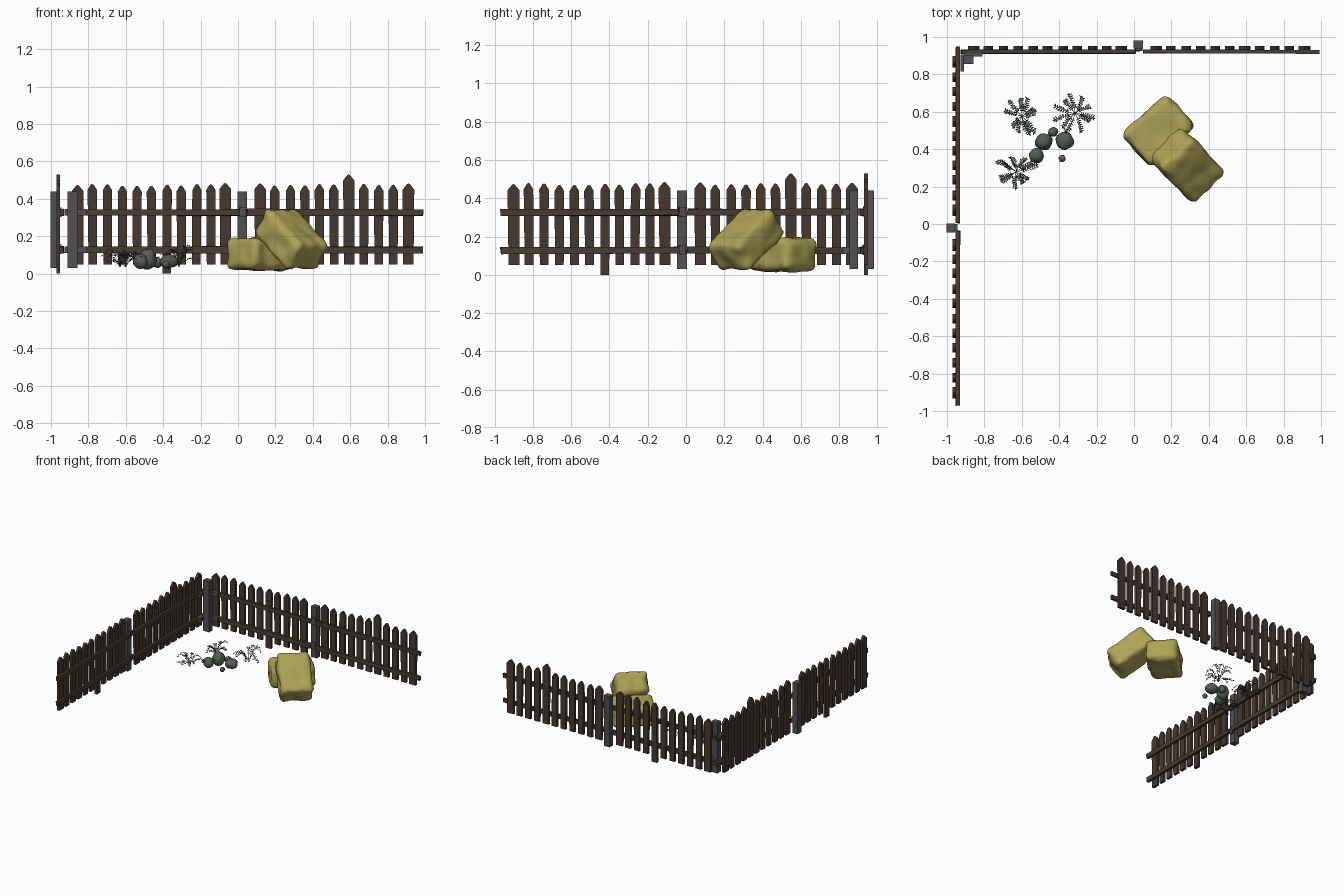
import bpy, bmesh, math, random
from mathutils import Vector, Matrix, noise

if "Cube" in bpy.data.objects:
    bpy.data.objects.remove(bpy.data.objects["Cube"])

random.seed(4)


def material(name, rgb):
    m = bpy.data.materials.new(name)
    m.diffuse_color = (*rgb, 1)
    m.use_nodes = True
    m.node_tree.nodes["Principled BSDF"].inputs["Base Color"].default_value = m.diffuse_color
    return m


BROWN = material("picket brown", (0.062, 0.040, 0.027))
OLIVE = material("rail olive brown", (0.062, 0.046, 0.027))
GREY = material("post grey", (0.085, 0.080, 0.083))
HAY = material("hay yellow", (0.42, 0.365, 0.095))
STONE = material("mossy stone", (0.085, 0.115, 0.085))
GREEN = material("dark leaf green", (0.030, 0.065, 0.030))
PALE = material("pale leaf green", (0.13, 0.17, 0.125))


def finish(bm, name, mats, smooth=False, matrix=None):
    if matrix:
        bm.transform(matrix)
    me = bpy.data.meshes.new(name)
    bm.to_mesh(me)
    bm.free()
    for m in mats:
        me.materials.append(m)
    if smooth:
        me.shade_smooth()
    ob = bpy.data.objects.new(name, me)
    bpy.context.collection.objects.link(ob)
    return ob


def box(bm, lo, hi, jitter=0.0):
    lo, hi = Vector(lo), Vector(hi)
    size = hi - lo
    M = Matrix.Translation((lo + hi) / 2) @ Matrix.Diagonal((*size, 1))
    for v in bmesh.ops.create_cube(bm, size=1, matrix=M)["verts"]:
        v.co += Vector((random.uniform(-jitter, jitter) for _ in range(3)))


def prism(bm, profile, y0, y1):
    # extrude an x-z outline along y
    front = [bm.verts.new((x, y0, z)) for x, z in profile]
    back = [bm.verts.new((x, y1, z)) for x, z in profile]
    n = len(profile)
    bm.faces.new(front)
    bm.faces.new(back[::-1])
    for i in range(n):
        j = (i + 1) % n
        bm.faces.new((front[j], front[i], back[i], back[j]))


RAIL_Z = [(0.11, 0.145), (0.31, 0.345)]


def fence(name, matrix):
    rnd = random.Random(7)
    # pickets: two panels of eleven, one tall and one slipped
    bm = bmesh.new()
    for start in (-0.855, 0.12):
        for i in range(11):
            x = start + 0.079 * i
            top, bottom = 0.475 + rnd.uniform(-0.006, 0.01), 0.05
            w = 0.031 if i in (0, 10) else 0.025
            if start > 0 and i == 6:
                top, w = 0.53, 0.03
            if start < 0 and i == 6:
                bottom = 0.0
            s = rnd.uniform(-0.004, 0.004)
            prism(bm, [(x - w * 0.92, bottom), (x + w * 0.92, bottom),
                       (x + s + w, top - 0.032), (x + s + 0.008, top - 0.004),
                       (x + s, top), (x + s - 0.008, top - 0.004),
                       (x + s - w, top - 0.032)],
                  0.931, 0.951)
    finish(bm, name + "_pickets", [BROWN], matrix=matrix)
    # rails: two per panel
    bm = bmesh.new()
    for x0, x1 in ((-0.925, 0.008), (0.05, 0.99)):
        for z0, z1 in RAIL_Z:
            box(bm, (x0, 0.911, z0), (x1, 0.931, z1), 0.003)
    finish(bm, name + "_rails", [OLIVE], matrix=matrix)
    # middle post with brackets
    bm = bmesh.new()
    box(bm, (-0.002, 0.938, 0.03), (0.048, 0.982, 0.44))
    for z0, z1 in RAIL_Z:
        box(bm, (0.008, 0.924, z0 - 0.005), (0.042, 0.94, z1 + 0.01), 0.003)
    finish(bm, name + "_post", [GREY], matrix=matrix)


fence("back_fence", Matrix.Identity(4))
fence("left_fence", Matrix.Translation((-0.02, -0.044, 0)) @ Matrix.Rotation(math.pi / 2, 4, 'Z'))

# corner post with straps to both fences
bm = bmesh.new()
box(bm, (-0.911, 0.855, 0.03), (-0.858, 0.9, 0.44))
for z0, z1 in RAIL_Z:
    box(bm, (-0.927, 0.815, z0), (-0.91, 0.905, z1))
    box(bm, (-0.91, 0.895, z0), (-0.81, 0.912, z1))
finish(bm, "corner_post", [GREY])


# hay bales: lumpy rounded boxes
def bale(name, half, matrix, seed, r=0.04):
    bm = bmesh.new()
    bmesh.ops.create_cube(bm, size=2)
    bmesh.ops.subdivide_edges(bm, edges=bm.edges[:], cuts=15, use_grid_fill=True)
    for v in bm.verts:
        p = Vector(v.co[k] * half[k] for k in range(3))
        q = Vector(max(-half[k] + r, min(half[k] - r, p[k])) for k in range(3))
        d = (p - q).normalized()
        lump = noise.noise(p * 13 + Vector((seed, 0, 0)))
        v.co = q + d * (r + 0.012 * lump)
    finish(bm, name, [HAY], True, matrix)


bale("lower_hay_bale", (0.163, 0.118, 0.086),
     Matrix.Translation((0.13, 0.50, 0.105)) @ Matrix.Rotation(math.radians(42), 4, 'Z'), 3)
bale("leaning_hay_bale", (0.168, 0.122, 0.09),
     Matrix.Translation((0.285, 0.315, 0.183)) @ Matrix.Rotation(math.radians(-46), 4, 'Z')
     @ Matrix.Rotation(math.radians(37), 4, 'Y'), 9)

# rounded stones: x, y, z, radius, height radius
for i, (x, y, z, r, h) in enumerate([
        (-0.52, 0.365, 0.065, 0.04, 0.04), (-0.482, 0.44, 0.078, 0.046, 0.055),
        (-0.432, 0.492, 0.06, 0.026, 0.03), (-0.37, 0.445, 0.065, 0.048, 0.038),
        (-0.385, 0.35, 0.05, 0.019, 0.019)]):
    bm = bmesh.new()
    bmesh.ops.create_icosphere(bm, subdivisions=3, radius=1)
    for v in bm.verts:
        v.co *= 1 + 0.14 * noise.noise(v.co * 1.3 + Vector((i * 5, 0, 0)))
    finish(bm, f"stone_{i + 1}", [STONE], True,
           Matrix.Translation((x, y, z)) @ Matrix.Diagonal((r, r, h, 1)))


# leafy tufts: arching stems with paired diamond leaves
def leaf(bm, p, d, length, mat):
    side = d.cross(Vector((0, 0, 1))).normalized() * length * 0.24
    mid = p + d * length * 0.5
    f = bm.faces.new([bm.verts.new(c) for c in (p, mid + side, p + d * length, mid - side)])
    f.material_index = mat


def tuft(name, x, y, spread, height, count):
    bm = bmesh.new()
    for k in range(count):
        a = 2 * math.pi * k / count + random.uniform(-0.25, 0.25)
        out = Vector((math.cos(a), math.sin(a), 0))
        side = Vector((-out.y, out.x, 0))
        reach = spread * random.uniform(0.65, 1.1)
        rise = height * random.uniform(0.25, 1.0)
        curl = random.uniform(-0.03, 0.03)
        pts = [Vector((x, y, 0.035)) + out * reach * t + side * curl * t * t
               + Vector((0, 0, rise * math.sin(t * 2.1)))
               for t in (j / 9 for j in range(10))]
        for j in range(9):
            a0, b0 = pts[j], pts[j + 1]
            w = side * 0.0016
            bm.faces.new([bm.verts.new(c) for c in (a0 - w, a0 + w, b0 + w, b0 - w)])
            if j > 1:
                fwd = (b0 - a0).normalized()
                for s in (-1, 1):
                    d = (fwd * 0.7 + side * s + Vector((0, 0, random.uniform(-0.2, 0.6)))).normalized()
                    leaf(bm, b0, d, random.uniform(0.014, 0.022), int(random.random() < 0.25))
        leaf(bm, pts[-1], (pts[-1] - pts[-2]).normalized(), 0.018, 0)
    finish(bm, name, [GREEN, PALE])


tuft("tuft_back_left", -0.60, 0.575, 0.095, 0.09, 11)
tuft("tuft_back_right", -0.315, 0.59, 0.105, 0.13, 11)
tuft("tuft_front_left", -0.63, 0.28, 0.10, 0.09, 11)
